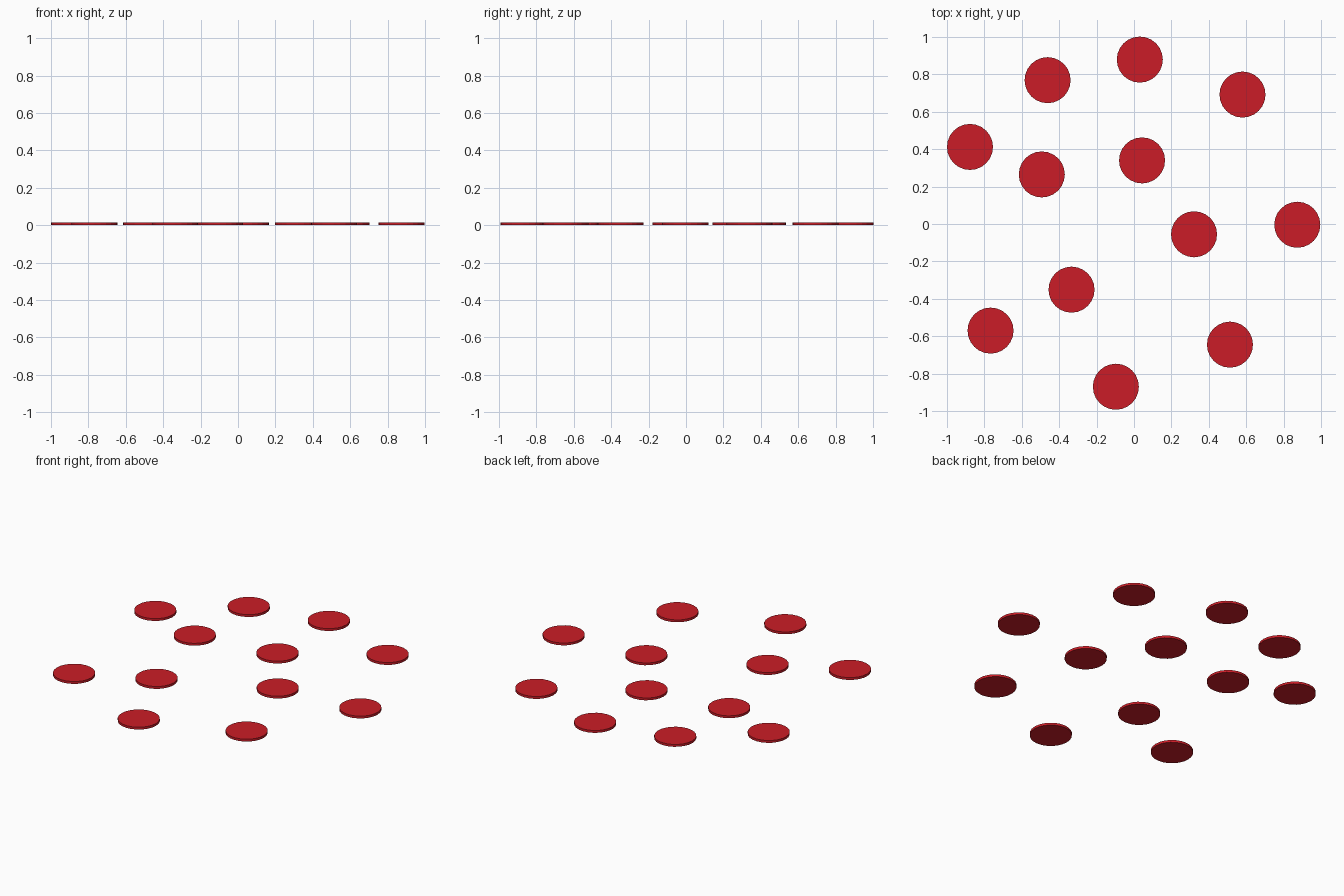
import bpy

if "Cube" in bpy.data.objects:
    bpy.data.objects.remove(bpy.data.objects["Cube"])

RADIUS, THICK, SIDES = 0.123, 0.015, 24

red = bpy.data.materials.new("red")
red.diffuse_color = (0.6, 0.012, 0.02, 1)
red.use_nodes = True
red.node_tree.nodes["Principled BSDF"].inputs["Base Color"].default_value = red.diffuse_color

# outer ring of seven-plus discs, then the inner ones
centres = [(-0.462, 0.769), (0.031, 0.879), (0.58, 0.692), (0.873, -0.004),
           (0.513, -0.645), (-0.097, -0.87), (-0.767, -0.57), (-0.877, 0.412),
           (-0.493, 0.265), (0.043, 0.34), (0.321, -0.055), (-0.334, -0.351)]

# flat round discs lying on the floor
for i, (x, y) in enumerate(centres):
    bpy.ops.mesh.primitive_cylinder_add(vertices=SIDES, radius=RADIUS, depth=THICK,
                                        location=(x, y, THICK / 2))
    disc = bpy.context.object
    disc.name = f"disc_{i + 1}"
    disc.data.materials.append(red)
